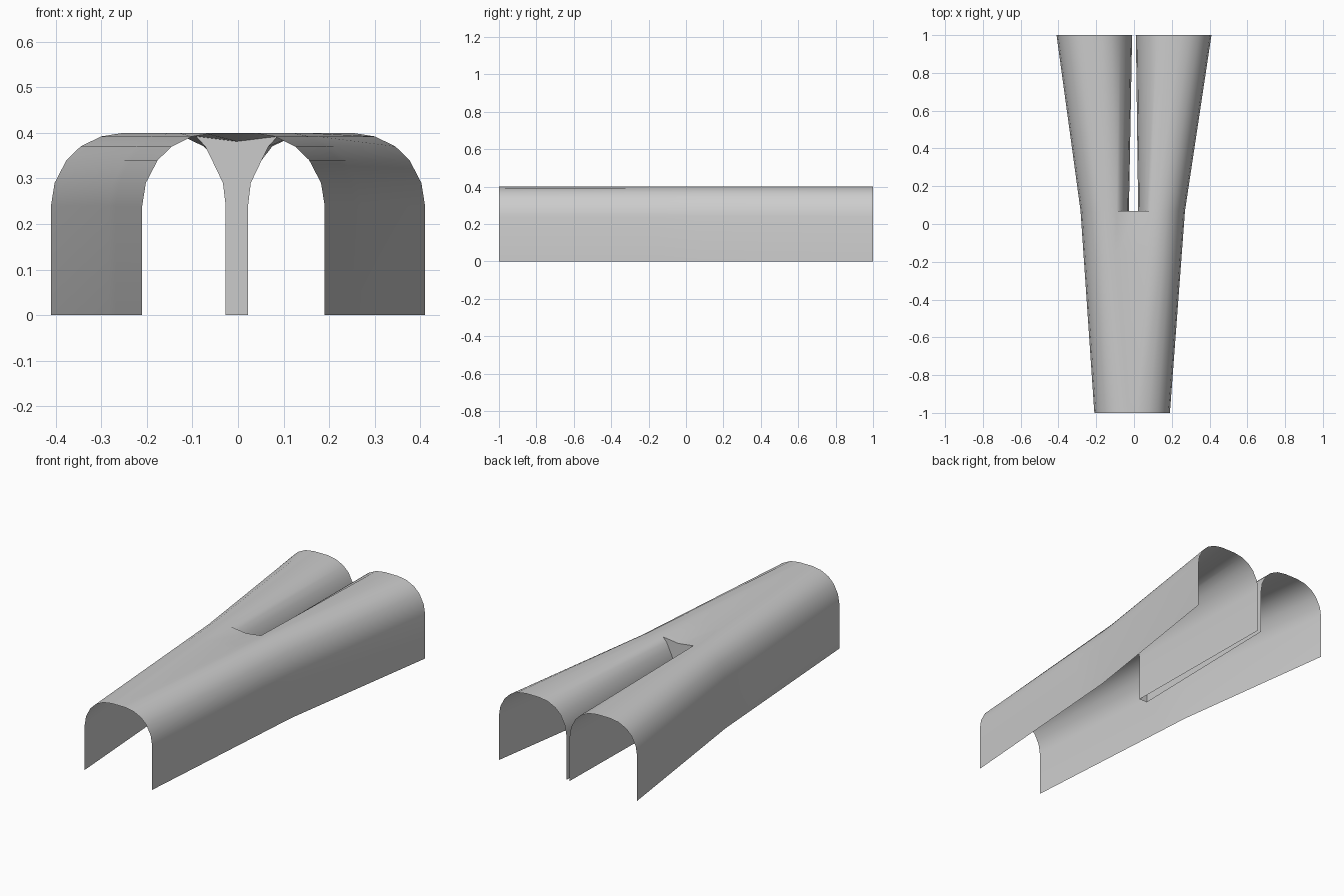
import bpy, bmesh, math

if "Cube" in bpy.data.objects:
    bpy.data.objects.remove(bpy.data.objects["Cube"])

# Shared heights of the arch points, from floor to crown
H = [0, .24, .29, .34, .37, .392, .40]
FULL = [0, 0, .008, .034, .065, .11, .16]      # inset of a full-size arch side
OUT = [0, 0, .008, .034, .06, .095, .13]       # outer side where the fork begins
INN = [0, 0, .006, .03, .045, .065, .09]       # inner side where the fork begins
FORK_Y = .07
DIP = .381


def side(edge, insets, direction, y):
    return [(edge + direction * d, y, z) for d, z in zip(insets, H)]


def arch(left, right, y, a=FULL, b=FULL):
    return side(left, a, 1, y) + side(right, b, -1, y)[::-1]


def loft(bm, sections):
    rows = [[bm.verts.new(p) for p in s] for s in sections]
    for r, s in zip(rows, rows[1:]):
        for i in range(len(r) - 1):
            bm.faces.new((r[i], s[i], s[i + 1], r[i + 1]))


def finish(bm, name):
    bmesh.ops.remove_doubles(bm, verts=bm.verts[:], dist=.0005)
    me = bpy.data.meshes.new(name)
    bm.to_mesh(me)
    bm.free()
    ob = bpy.data.objects.new(name, me)
    bpy.context.collection.objects.link(ob)
    bpy.ops.object.select_all(action='DESELECT')
    ob.select_set(True)
    bpy.context.view_layer.objects.active = ob
    bpy.ops.object.shade_smooth_by_angle(angle=math.radians(40))
    return ob


# Branch sections at the fork and at the back opening
left_fork = arch(-.283, -.027, FORK_Y, OUT, INN)
right_fork = arch(.022, .27, FORK_Y, INN, OUT)
left_back = arch(-.41, -.01, 1)
right_back = arch(.01, .41, 1)

# Trunk sections: front arch, straight roof, then the dipped roof at the fork
n = len(H)
crown = [(x, -1, .4) for x in (-.036, -.023, -.01, .003, .016)]
front = side(-.21, FULL, 1, -1) + crown + side(.19, FULL, -1, -1)[::-1]
fork = left_fork[:n + 2] + [(-.003, FORK_Y, DIP)] + right_fork[n - 2:]
t = (-.15 + 1) / (FORK_Y + 1)
middle = [(p[0] + (q[0] - p[0]) * t, -.15, p[2] if p[2] > .395 else p[2] + (q[2] - p[2]) * t)
          for p, q in zip(front, fork)]

# Forked tunnel shell
bm = bmesh.new()
loft(bm, [front, middle, fork])
loft(bm, [left_fork, left_back])
loft(bm, [right_fork, right_back])
finish(bm, "forked_tunnel")

# Wall closing the gap between the branches
bm = bmesh.new()
lefts = left_fork[n + 1:]
rights = right_fork[:n - 1][::-1]
top = bm.verts.new((-.003, FORK_Y, DIP))
L = [bm.verts.new(p) for p in lefts]
R = [bm.verts.new(p) for p in rights]
bm.faces.new((top, R[0], L[0]))
for i in range(len(L) - 1):
    if i == 0:
        bm.faces.new((L[0], top, L[1])).normal_update()
        bm.faces.new((top, R[0], R[1]))
        bm.faces.remove(bm.faces.get((top, R[0], L[0])))
        bm.faces.new((L[1], top, R[1]))
    else:
        bm.faces.new((L[i], R[i], R[i + 1], L[i + 1]))
bmesh.ops.recalc_face_normals(bm, faces=bm.faces[:])
bm.normal_update()
if sum(f.normal.y for f in bm.faces) < 0:
    bmesh.ops.reverse_faces(bm, faces=bm.faces[:])
finish(bm, "fork_wall")
